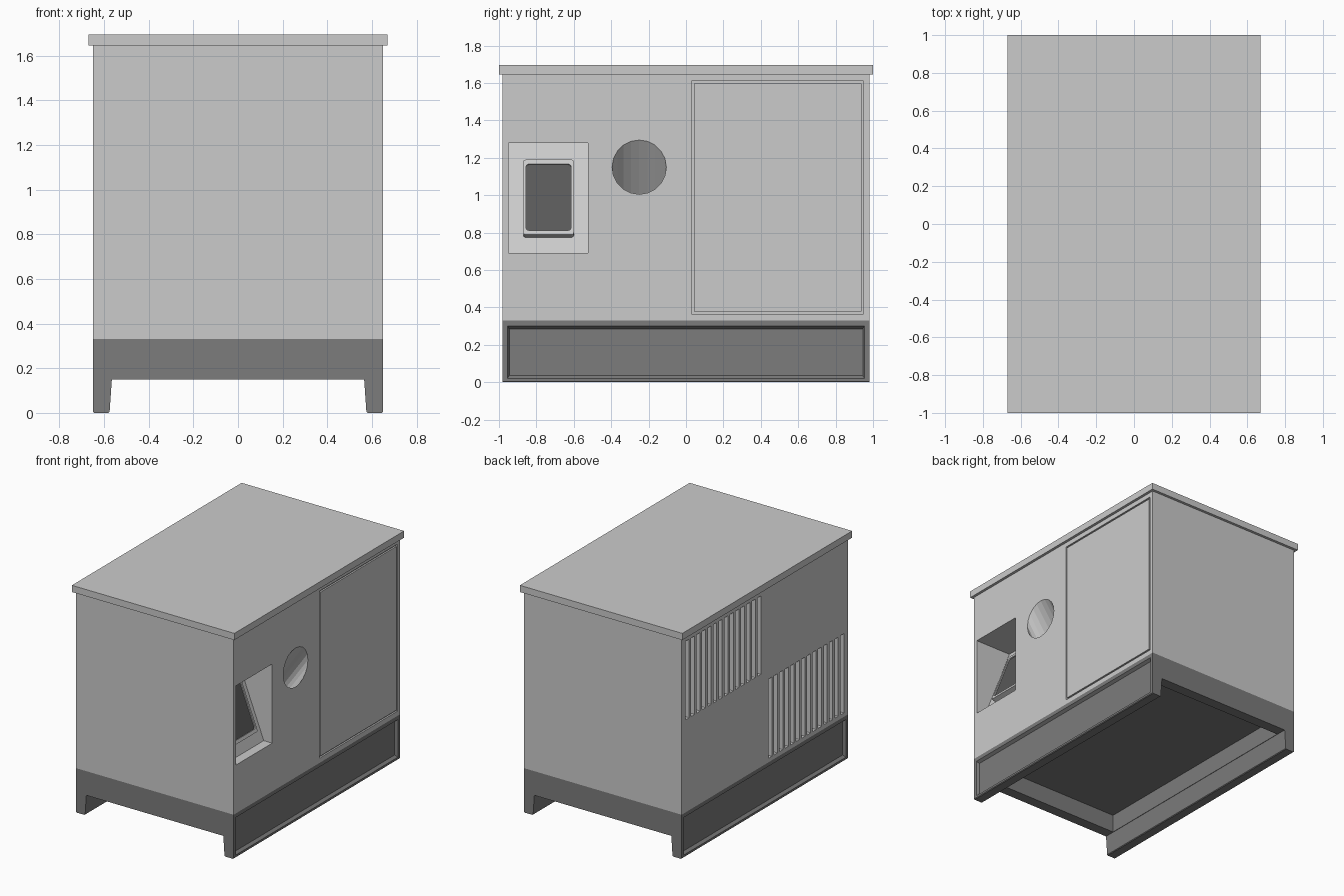
import bpy, bmesh, math
from mathutils import Vector, Matrix

if "Cube" in bpy.data.objects:
    bpy.data.objects.remove(bpy.data.objects["Cube"])


def material(name, v):
    m = bpy.data.materials.new(name)
    m.diffuse_color = (v, v, v, 1)
    m.use_nodes = True
    m.node_tree.nodes["Principled BSDF"].inputs["Base Color"].default_value = m.diffuse_color
    return m


dark = material("dark_steel", 0.2)
glass = material("dark_glass", 0.1)


def loft(bm, a, b):
    """Closed solid between two loops with equal point counts."""
    va, vb = [bm.verts.new(p) for p in a], [bm.verts.new(p) for p in b]
    n = len(va)
    faces = [bm.faces.new(va), bm.faces.new(vb[::-1])]
    for i in range(n):
        j = (i + 1) % n
        faces.append(bm.faces.new((va[j], va[i], vb[i], vb[j])))
    bmesh.ops.recalc_face_normals(bm, faces=faces)


def finish(name, bm, mat=None):
    me = bpy.data.meshes.new(name)
    bm.to_mesh(me)
    bm.free()
    ob = bpy.data.objects.new(name, me)
    bpy.context.collection.objects.link(ob)
    if mat:
        me.materials.append(mat)
    return ob


def rect(x, y0, y1, z0, z1):
    return [(x, y0, z0), (x, y1, z0), (x, y1, z1), (x, y0, z1)]


def box(bm, x0, x1, y0, y1, z0, z1):
    loft(bm, rect(x0, y0, y1, z0, z1), rect(x1, y0, y1, z0, z1))


def extrude_y(bm, profile, y0, y1):
    loft(bm, [(x, y0, z) for x, z in profile], [(x, y1, z) for x, z in profile])


def carve(ob, bm):
    cutter = finish("cutter", bm)
    cutter.hide_render = True
    mod = ob.modifiers.new("cut", 'BOOLEAN')
    mod.operation, mod.solver, mod.object = 'DIFFERENCE', 'EXACT', cutter
    bpy.context.view_layer.objects.active = ob
    bpy.ops.object.modifier_apply(modifier=mod.name)
    bpy.data.objects.remove(cutter)


# Base: channel profile with side rails, hollow underside, recessed side panels
bm = bmesh.new()
half = [(0.565, 0.15), (0.575, 0.005), (0.58, 0), (0.645, 0), (0.65, 0.005), (0.65, 0.33)]
extrude_y(bm, half + [(-x, z) for x, z in half[::-1]], -0.98, 0.98)
base = finish("base_frame", bm, dark)
bm = bmesh.new()
box(bm, -0.562, 0.562, -0.9, 0.9, 0.1, 0.285)
for s in (1, -1):
    loft(bm, rect(s * 0.66, -0.96, 0.96, 0.0125, 0.3075),
         rect(s * 0.63, -0.945, 0.945, 0.035, 0.285))
carve(base, bm)

# Cabinet
bm = bmesh.new()
box(bm, -0.65, 0.65, -0.98, 0.98, 0.33, 1.645)
cabinet = finish("cabinet", bm)

bm = bmesh.new()
# sloped control recess
extrude_y(bm, [(0.7, 0.69), (0.58, 0.69), (0.35, 1.28), (0.7, 1.28)], -0.95, -0.525)
# exhaust duct running inward and down
ring = [Vector((0.65, -0.25 + 0.145 * math.cos(t), 1.15 + 0.145 * math.sin(t)))
        for t in (math.tau * i / 20 for i in range(20))]
slope = Vector((-0.22, 0, -0.31))
loft(bm, [p - slope * 0.2 for p in ring], [p + slope for p in ring])
# door pocket
box(bm, 0.638, 0.7, 0.03, 0.95, 0.365, 1.61)
# two banks of vertical vent slots on the left side
for y0, z0, z1 in ((0.045, 1.02, 1.605), (-0.93, 0.36, 0.95)):
    for i in range(14):
        y = y0 + i * 0.0652
        box(bm, -0.7, -0.62, y, y + 0.04, z0, z1)
carve(cabinet, bm)

# Door panel, leaving a thin groove around it
bm = bmesh.new()
box(bm, 0.637, 0.65, 0.042, 0.938, 0.377, 1.598)
finish("door", bm)

# Roof
bm = bmesh.new()
box(bm, -0.67, 0.67, -1, 1, 1.645, 1.695)
finish("roof", bm)

# Control display, tilted to lie on the sloped recess
tilt = (Matrix.Translation((0.469, -0.735, 0.975))
        @ Matrix.Rotation(-math.atan2(0.23, 0.59), 4, 'Y'))


def rounded(x, w, h, r):
    pts = []
    for k, (sy, sz) in enumerate(((1, 1), (-1, 1), (-1, -1), (1, -1))):
        for i in range(4):
            t = math.pi / 2 * (k + i / 3)
            pts.append(tilt @ Vector((x, sy * (w / 2 - r) + r * math.cos(t),
                                      sz * (h / 2 - r) + r * math.sin(t))))
    return pts


def plate(x0, x1, w, h, r):
    bm = bmesh.new()
    loft(bm, rounded(x0, w, h, r), rounded(x1, w, h, r))
    return bm


frame = finish("display_frame", plate(-0.01, 0.04, 0.27, 0.43, 0.012))
carve(frame, plate(0.03, 0.06, 0.24, 0.38, 0.014))
finish("display_screen", plate(0.025, 0.032, 0.239, 0.379, 0.014), glass)
